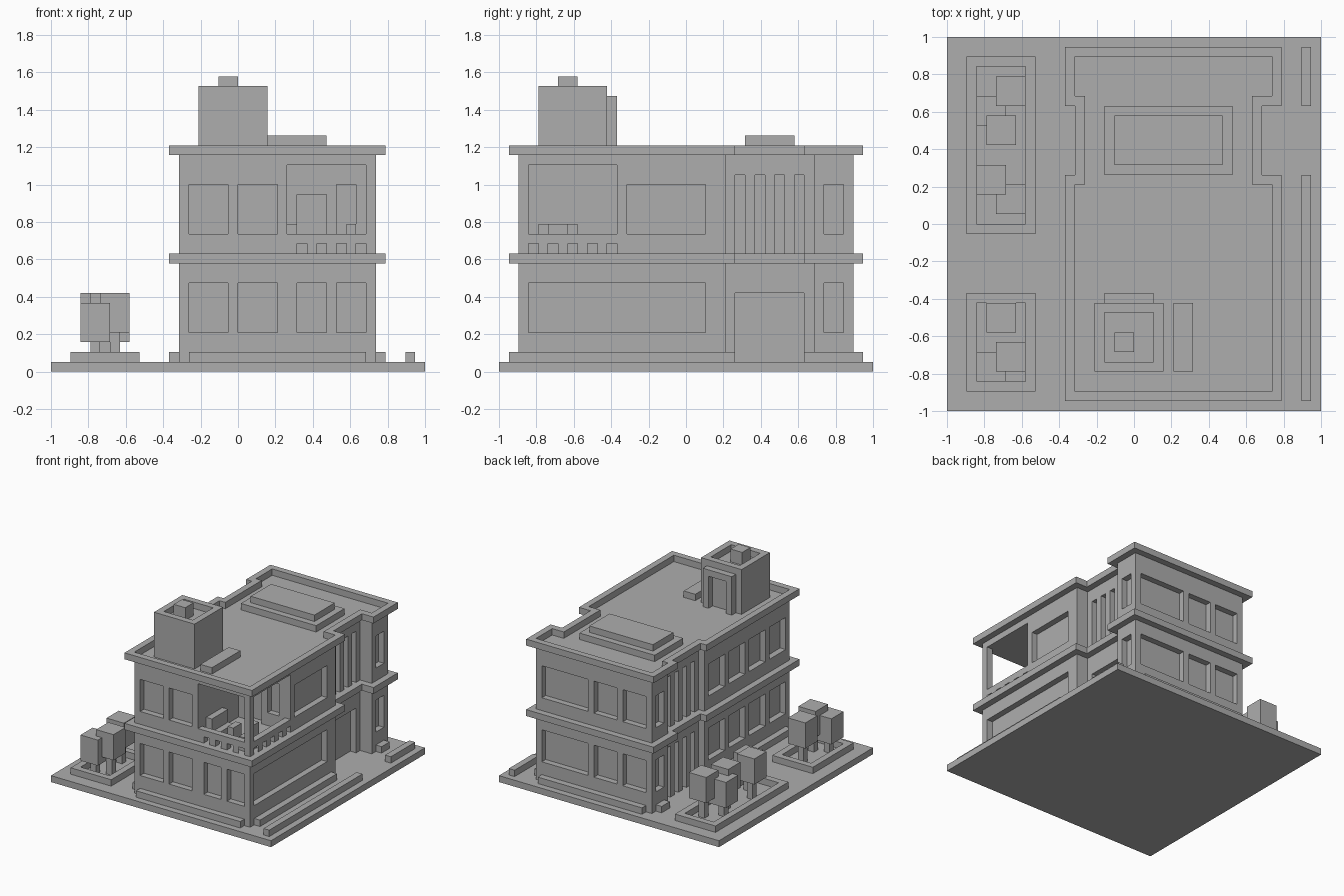
import bpy
import bmesh

U = 1 / 19       # modelling unit
DEPTH = 0.95     # window recess depth

if "Cube" in bpy.data.objects:
    bpy.data.objects.remove(bpy.data.objects["Cube"])

grey = bpy.data.materials.new("plain grey")
grey.use_nodes = True
grey.diffuse_color = (0.42, 0.42, 0.42, 1)
grey.node_tree.nodes["Principled BSDF"].inputs["Base Color"].default_value = (0.42, 0.42, 0.42, 1)


def finish(name, bm):
    bmesh.ops.recalc_face_normals(bm, faces=bm.faces)
    mesh = bpy.data.meshes.new(name)
    bm.to_mesh(mesh)
    bm.free()
    mesh.materials.append(grey)
    obj = bpy.data.objects.new(name, mesh)
    bpy.context.collection.objects.link(obj)
    return obj


def add_prism(bm, points, z0, z1):
    base = bm.faces.new([bm.verts.new((x * U, y * U, z0 * U)) for x, y in points])
    top = bmesh.ops.extrude_face_region(bm, geom=[base])["geom"]
    verts = [v for v in top if isinstance(v, bmesh.types.BMVert)]
    bmesh.ops.translate(bm, verts=verts, vec=(0, 0, (z1 - z0) * U))


def prism(name, points, z0, z1):
    bm = bmesh.new()
    add_prism(bm, points, z0, z1)
    return finish(name, bm)


def rect(x0, x1, y0, y1):
    return [(x0, y0), (x1, y0), (x1, y1), (x0, y1)]


def boxes(name, items):
    bm = bmesh.new()
    for x0, x1, y0, y1, z0, z1 in items:
        add_prism(bm, rect(x0, x1, y0, y1), z0, z1)
    return finish(name, bm)


def box(name, *dims):
    return boxes(name, [dims])


def cut(obj, cutter):
    """Subtract the cutter, keep the result and drop the cutter."""
    cutter.hide_render = True
    mod = obj.modifiers.new("cut", "BOOLEAN")
    mod.operation, mod.solver, mod.object = "DIFFERENCE", "EXACT", cutter
    bpy.context.view_layer.update()
    graph = bpy.context.evaluated_depsgraph_get()
    mesh = bpy.data.meshes.new_from_object(obj.evaluated_get(graph))
    obj.modifiers.clear()
    obj.data = mesh
    bpy.data.objects.remove(cutter)


def footprint(g):
    """House outline with a notch in each side, grown by g."""
    l, r, y = -6 - g, 14 + g, 17 + g
    nl, nr, n0, n1 = -5 - g, 12 + g, 4 + g, 13 - g
    return [(l, -y), (r, -y), (r, n0), (nr, n0), (nr, n1), (r, n1),
            (r, y), (l, y), (l, n1), (nl, n1), (nl, n0), (l, n0)]


# Ground plate and house body
box("ground_plate", -19, 19, -19, 19, 0, 1)
house = prism("house_walls", footprint(0), 1, 22)

# Window recesses on all four sides of both floors
windows = []
for z in (4, 14):
    front = [(-5, -1), (0, 4)] + ([(6, 9), (10, 13)] if z == 4 else [])
    windows += [(a, b, -18, -17 + DEPTH, z, z + 5) for a, b in front]
    windows += [(a, b, 17 - DEPTH, 18, z, z + 5) for a, b in [(-5, -1), (0, 4), (5, 13)]]
    right = [(14, 16), (-16 if z == 4 else -6, 2)]
    windows += [(14 - DEPTH, 15, a, b, z, z + 5) for a, b in right]
    left = [(14, 16)] + [(y, y + 4) for y in range(-16, 0, 5)]
    windows += [(-7, -6 + DEPTH, a, b, z, z + 5) for a, b in left]
cut(house, boxes("window_cutter", windows))

# Tall slots and entrance in the side notches
slots = [(11, 12.5, y, y + 1, 12, 20) for y in range(5, 12, 2)]
slots += [(-5.5, -4, y, y + 1, z0, z1) for y in range(5, 12, 2)
          for z0, z1 in [(0.5, 9), (12, 20)]]
slots.append((11, 12.5, 5, 12, 0.5, 8))
cut(house, boxes("slot_cutter", slots))

# Corner terrace: room, two openings, rail gaps, inner door and window
cut(house, box("terrace_cutter", 5, 13, -16, -7, 12, 21))
cut(house, box("front_opening_cutter", 5, 13, -18, -15, 14, 21))
cut(house, box("side_opening_cutter", 12, 15, -16, -7, 14, 21))
gaps = [(x, x + 1, -18, -15.5, 12, 13) for x in range(6, 13, 2)]
gaps += [(12.5, 15, y, y + 1, 12, 13) for y in range(-16, -7, 2)]
cut(house, boxes("rail_gap_cutter", gaps))
cut(house, boxes("terrace_door_cutter", [(6, 9, -8, -7 + DEPTH, 12, 18),
                                         (10, 12, -8, -7 + DEPTH, 14, 19)]))

# Terrace furniture
boxes("terrace_bench", [(5, 6, -15, -11, 12, 15), (6, 7, -15, -11, 12, 13)])
box("terrace_table", 8, 9, -14, -12, 12, 14)
boxes("terrace_chair", [(11, 12, -14, -12, 12, 15), (10, 11, -14, -12, 12, 13)])

# Floor band and roof parapet
prism("floor_band", footprint(1), 11, 12)
parapet = prism("roof_parapet", footprint(1), 22, 23)
cut(parapet, prism("parapet_cutter", footprint(0), 21, 24))

# Plinths around the foot of the walls
box("front_plinth", -5, 13, -18, -17, 1, 2)
box("back_plinth", -5, 13, 17, 18, 1, 2)
for side, x in (("left", 14), ("right", -7)):
    boxes(side + "_plinth", [(x, x + 1, -16, 3, 1, 2), (x, x + 1, 14, 16, 1, 2)])
boxes("kerb", [(17, 18, -18, 5, 1, 2), (17, 18, 12, 18, 1, 2)])

# Raised roof panel and low vent
box("roof_panel_base", -3, 10, 5, 12, 22, 23)
box("roof_panel_top", -2, 9, 6, 11, 23, 24)
box("roof_vent", 4, 6, -15, -8, 22, 23)

# Stair tower with sunken top, cap and door surround
tower = box("stair_tower", -4, 3, -15, -8, 22, 29)
cut(tower, box("tower_cutter", -3, 2, -14, -9, 28, 30))
box("tower_cap", -2, 0, -13, -11, 28, 30)
surround = box("tower_door_surround", -3, 2, -8, -7, 22, 28)
cut(surround, box("tower_door_cutter", -2, 1, -9, -6, 21, 27))

# Planters with block trees
for name, y0, y1 in (("back_planter", -1, 17), ("front_planter", -17, -7)):
    planter = box(name, -17, -10, y0, y1, 1, 2)
    cut(planter, box("planter_cutter", -16, -11, y0 + 1, y1 - 1, 0, 3))

trees = [(-14, 12, 4), (-15, 8, 4), (-16, 3, 4), (-14, 1, 3), (-16, 10, 3),
         (-15, -11, 4), (-14, -15, 4), (-16, -16, 3)]
for x, y, z in trees:
    box("tree_trunk", x + 1, x + 2, y + 1, y + 2, 1, z)
    box("tree_crown", x, x + 3, y, y + 3, z, z + 4)
